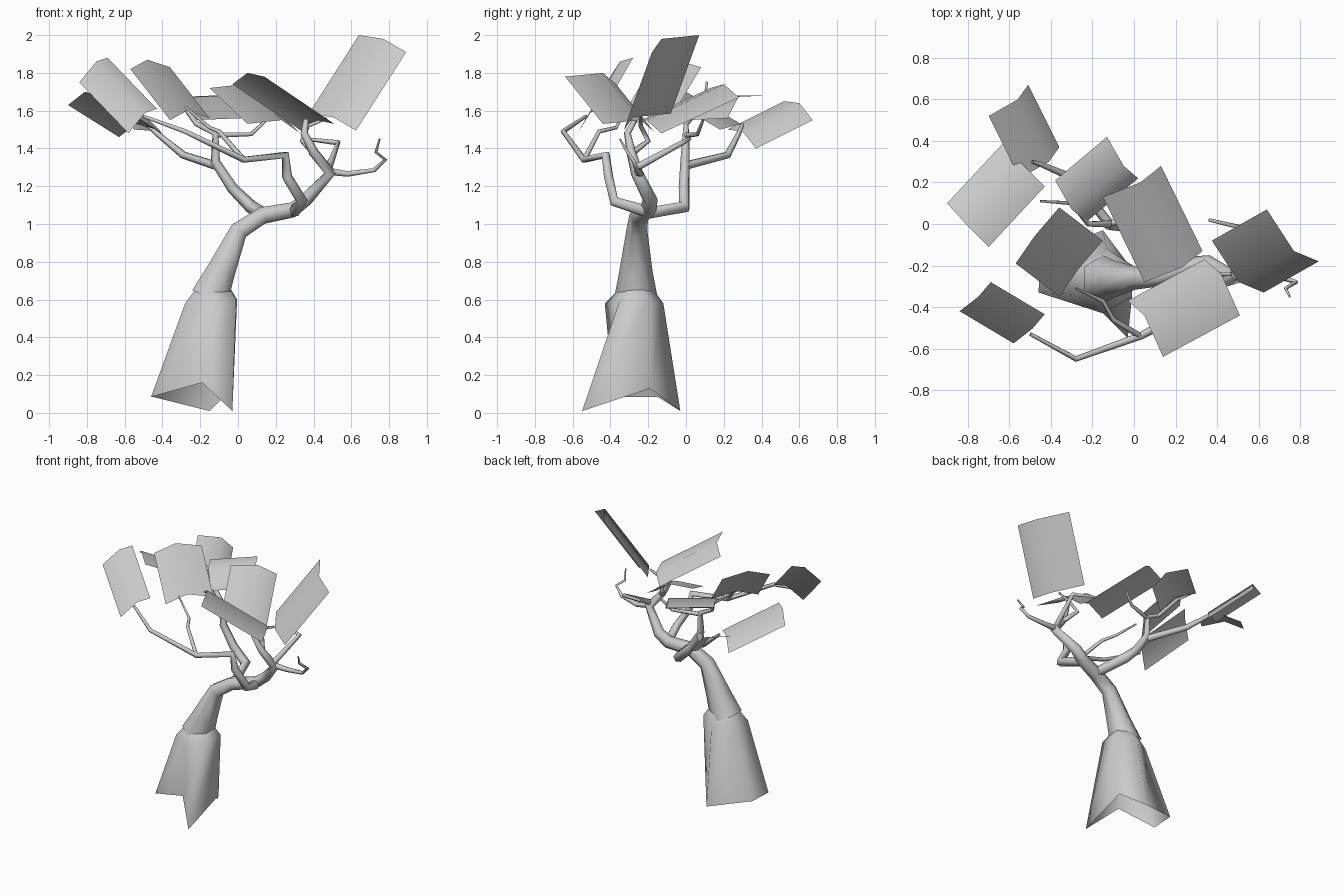
import bpy


def mesh_object(name, verts, faces):
    me = bpy.data.meshes.new(name)
    me.from_pydata(verts, [], faces)
    for p in me.polygons:
        p.use_smooth = True
    ob = bpy.data.objects.new(name, me)
    bpy.context.collection.objects.link(ob)
    return ob


def branch(name, pts):
    """Six-sided tapering tube; each point is (x, y, z, radius)."""
    cu = bpy.data.curves.new(name, 'CURVE')
    cu.dimensions = '3D'
    cu.bevel_depth = 1.0
    cu.bevel_resolution = 1
    sp = cu.splines.new('POLY')
    sp.points.add(len(pts) - 1)
    for p, (x, y, z, r) in zip(sp.points, pts):
        p.co = (x, y, z, 1)
        p.radius = r
    ob = bpy.data.objects.new(name, cu)
    bpy.context.collection.objects.link(ob)


def leaf(name, tip, d):
    """Folded panel: three tip points swept along d."""
    root = [tuple(a + b for a, b in zip(p, d)) for p in tip]
    mesh_object(name, tip + root, [(0, 1, 4, 3), (1, 2, 5, 4)])


# Flared trunk base with ragged lower edge
low = [(-.46, -.33, .085), (-.19, -.39, .16), (-.03, -.55, .01),
       (-.03, -.19, .13), (-.15, -.03, .01), (-.45, -.15, .085)]
mid = [(-.28, -.34, .58), (-.15, -.43, .58), (-.01, -.35, .60),
       (-.005, -.2, .60), (-.13, -.12, .58), (-.27, -.2, .58)]
top = [(-.22, -.31, .66), (-.13, -.36, .65), (-.04, -.31, .65),
       (-.035, -.22, .65), (-.12, -.17, .65), (-.22, -.22, .66)]
n = 6
mesh_object("trunk_base", low + mid + top,
            [(r * n + i, r * n + (i + 1) % n, (r + 1) * n + (i + 1) % n, (r + 1) * n + i)
             for r in range(2) for i in range(n)])

# Upper trunk and main limb
branch("trunk_limb", [(-.15, -.265, .61, .115), (-.09, -.265, .75, .088), (.005, -.26, .965, .056),
                      (.13, -.25, 1.045, .05), (.29, -.2, 1.075, .045), (.36, -.19, 1.13, .04),
                      (.49, -.26, 1.27, .033), (.40, -.29, 1.38, .026), (.35, -.31, 1.48, .02),
                      (.36, -.27, 1.55, .014)])

# Rear limb with its twigs
branch("rear_limb", [(.13, -.22, 1.055, .035), (.07, -.01, 1.09, .036), (-.03, -.01, 1.19, .03),
                     (-.12, -.005, 1.33, .026), (-.12, 0, 1.48, .018), (-.22, 0, 1.53, .014),
                     (-.3, .1, 1.64, .011), (-.45, .11, 1.75, .006)])
branch("rear_twig_left", [(-.12, 0, 1.31, .024), (-.29, .22, 1.365, .02), (-.43, .28, 1.48, .014),
                          (-.49, .3, 1.53, .008)])
branch("rear_twig_right", [(-.12, 0, 1.47, .016), (.07, .06, 1.475, .012), (.15, .09, 1.55, .008)])

# Front limb with its twigs
branch("front_limb", [(.3, -.22, 1.07, .034), (.34, -.38, 1.12, .03), (.26, -.41, 1.25, .027),
                      (.25, -.425, 1.365, .024), (.03, -.54, 1.34, .018), (-.28, -.65, 1.49, .014),
                      (-.5, -.53, 1.57, .009)])
branch("front_twig", [(.03, -.54, 1.34, .015), (-.1, -.46, 1.49, .012), (-.15, -.37, 1.51, .01),
                      (-.28, -.31, 1.62, .006)])

# Right-hand twigs
branch("right_twig", [(.47, -.26, 1.28, .022), (.58, -.24, 1.265, .017), (.72, -.26, 1.285, .013),
                      (.78, -.28, 1.34, .011), (.73, -.31, 1.38, .009), (.75, -.35, 1.45, .005)])
branch("rear_right_twig", [(.48, -.26, 1.3, .022), (.53, -.02, 1.43, .015), (.36, .02, 1.45, .009)])
branch("top_right_twig", [(.40, -.28, 1.38, .018), (.34, -.2, 1.44, .015), (.37, -.24, 1.52, .012),
                          (.47, -.24, 1.56, .008)])

# Foliage panels
leaf("leaf_top_right", [(.64, .07, 2.0), (.77, -.13, 1.98), (.89, -.18, 1.91)], (-.265, -.15, -.415))
leaf("leaf_front", [(.14, -.64, 1.78), (.05, -.44, 1.80), (-.03, -.37, 1.74)], (.37, .20, -.25))
leaf("leaf_centre", [(-.15, .13, 1.72), (.03, .2, 1.74), (.13, .28, 1.67)], (.2, -.41, -.19))
leaf("leaf_rear", [(-.13, .42, 1.68), (-.05, .28, 1.68), (.02, .22, 1.56)], (-.25, -.21, -.01))
leaf("leaf_rear_left", [(-.70, .52, 1.65), (-.56, .60, 1.64), (-.51, .67, 1.55)], (.15, -.3, -.15))
leaf("leaf_left", [(-.9, .1, 1.63), (-.81, 0, 1.70), (-.70, -.11, 1.67)], (.27, .29, -.17))
leaf("leaf_front_left", [(-.84, -.42, 1.75), (-.75, -.35, 1.86), (-.69, -.28, 1.88)], (.26, -.155, -.27))
leaf("leaf_inner_left", [(-.57, -.19, 1.82), (-.48, -.06, 1.87), (-.36, .08, 1.83)], (.21, -.16, -.27))
